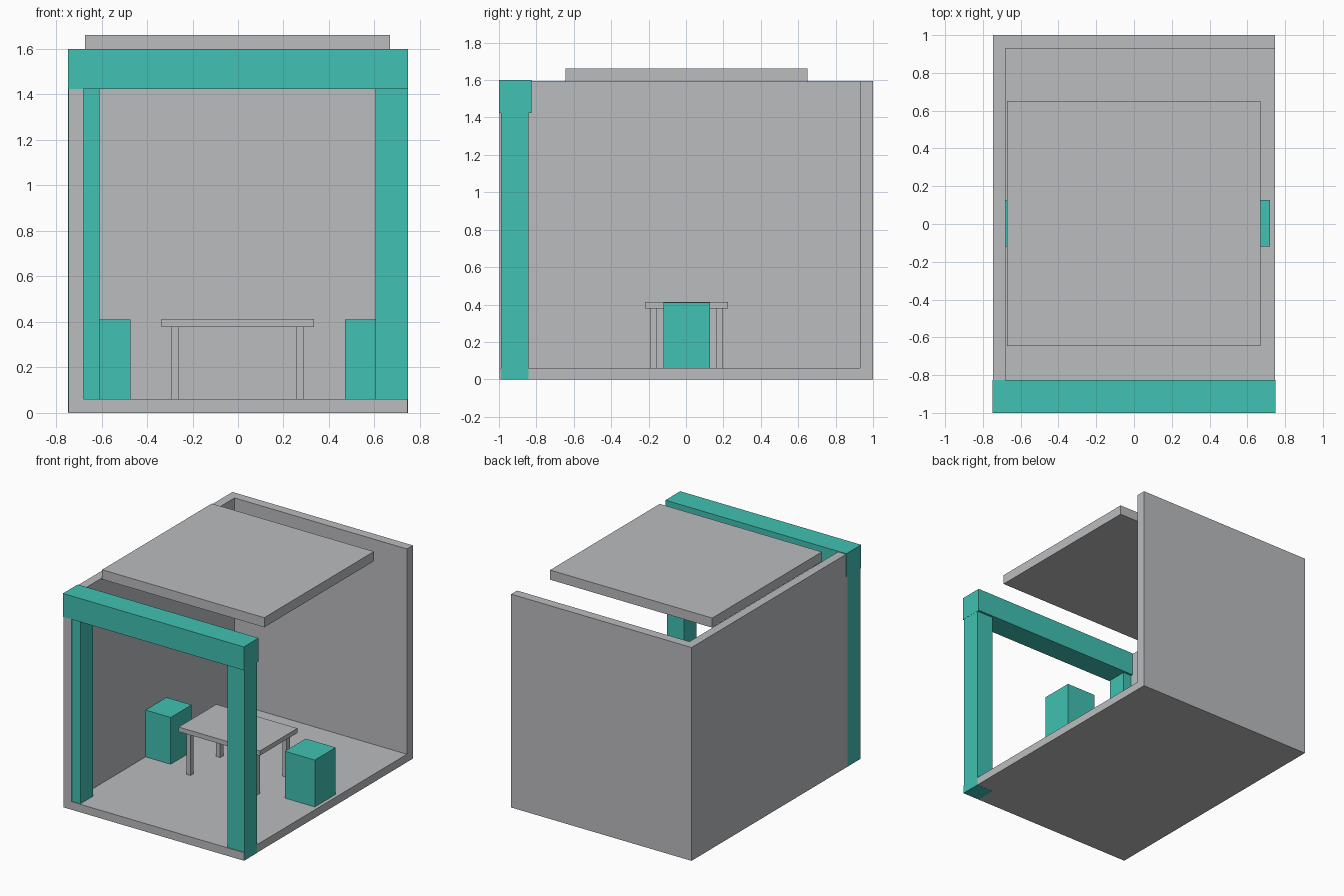
import bpy
import bmesh

default = bpy.data.objects.get("Cube")
if default:
    bpy.data.objects.remove(default, do_unlink=True)


def make_material(name, colour):
    mat = bpy.data.materials.new(name)
    mat.use_nodes = True
    mat.diffuse_color = colour
    mat.node_tree.nodes["Principled BSDF"].inputs["Base Color"].default_value = colour
    return mat


GREY = make_material("light grey", (0.497, 0.503, 0.521, 1))
TEAL = make_material("teal", (0.052, 0.533, 0.445, 1))


def box(name, xs, ys, zs, mat):
    """Flat-faced box spanning the given x, y and z ranges."""
    bm = bmesh.new()
    bmesh.ops.create_cube(bm, size=1)
    for v in bm.verts:
        v.co = [span[0] if c < 0 else span[1] for c, span in zip(v.co, (xs, ys, zs))]
    mesh = bpy.data.meshes.new(name)
    bm.to_mesh(mesh)
    bm.free()
    mesh.materials.append(mat)
    obj = bpy.data.objects.new(name, mesh)
    bpy.context.collection.objects.link(obj)
    return obj


FLOOR = 0.06
TOP = 1.595
W = 0.746

# Room shell: floor, one side wall, back wall and floating roof panel
box("floor", (-W, W), (-0.997, 1), (0, FLOOR), GREY)
box("side_wall", (-W, -0.68), (-0.997, 1), (0, TOP), GREY)
box("back_wall", (-W, W), (0.93, 1), (0, TOP), GREY)
box("roof_panel", (-0.672, 0.669), (-0.645, 0.65), (1.59, 1.662), GREY)

# Front frame: the posts sit a hair proud of the shell sides
box("front_beam", (-0.748, 0.748), (-1, -0.825), (1.425, 1.6), TEAL)
box("post_right", (-0.747, -0.61), (-0.99, -0.842), (0.001, 1.5), TEAL)
box("post_left", (0.605, 0.747), (-0.99, -0.842), (-0.001, 1.5), TEAL)

# Table with four legs
box("table_top", (-0.337, 0.334), (-0.22, 0.225), (0.378, 0.413), GREY)
for side, x in (("right", -0.277), ("left", 0.273)):
    for end, y in (("front", -0.172), ("back", 0.178)):
        box(f"table_leg_{end}_{side}", (x - 0.018, x + 0.018),
            (y - 0.018, y + 0.018), (FLOOR, 0.378), GREY)

# Block stools at both ends of the table
for side, x in (("right", -0.597), ("left", 0.595)):
    box(f"stool_{side}", (x - 0.124, x + 0.124), (-0.12, 0.127), (FLOOR, 0.41), TEAL)
